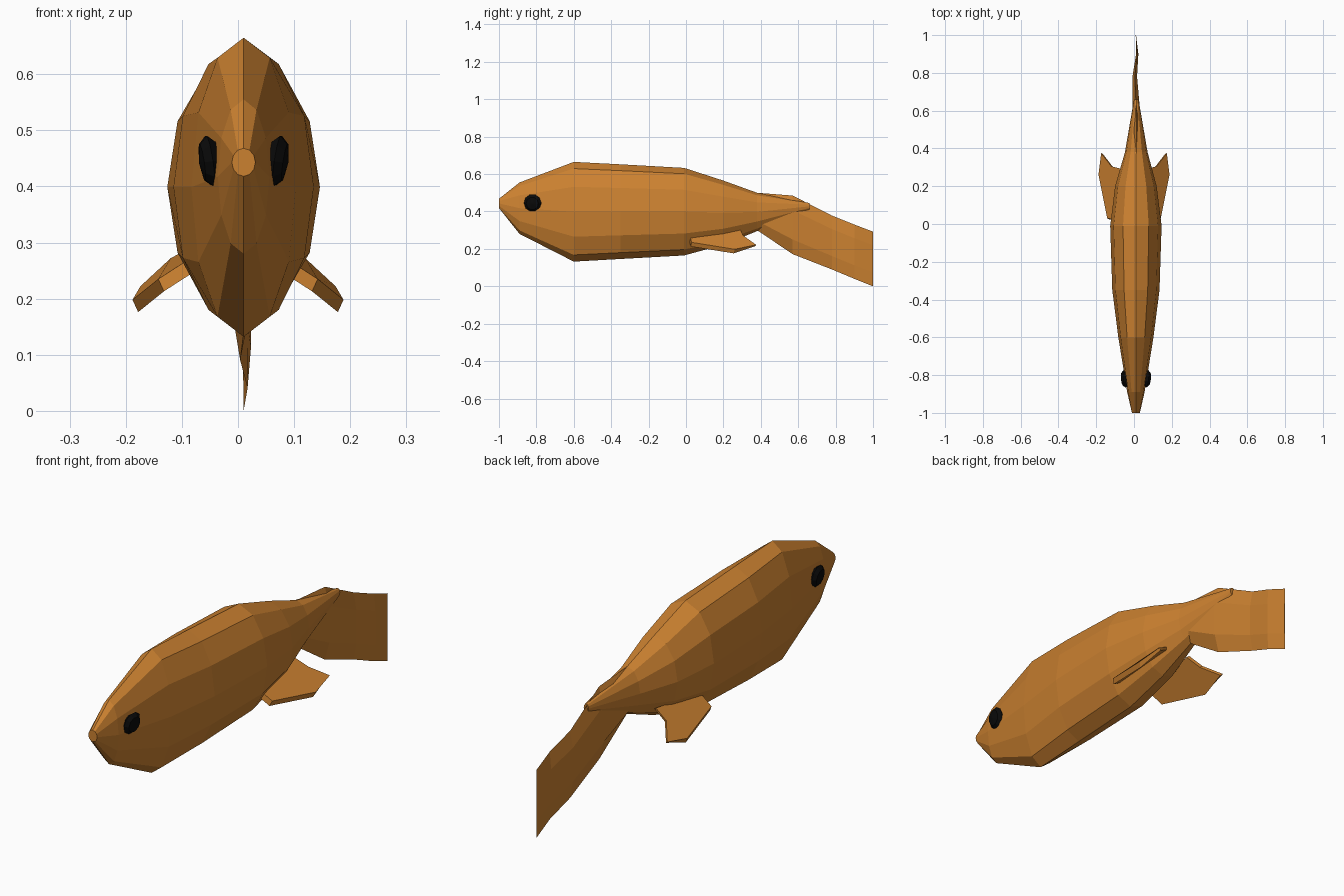
import bpy, bmesh
from math import sin, cos, pi
from mathutils import Matrix

if "Cube" in bpy.data.objects:
    bpy.data.objects.remove(bpy.data.objects["Cube"])


def material(name, color):
    m = bpy.data.materials.new(name)
    m.diffuse_color = (*color, 1)
    m.use_nodes = True
    m.node_tree.nodes["Principled BSDF"].inputs["Base Color"].default_value = m.diffuse_color
    return m


orange = material("orange", (0.6, 0.22, 0.03))
black = material("black", (0.003, 0.003, 0.003))


def make_object(name, bm, mat):
    bmesh.ops.recalc_face_normals(bm, faces=bm.faces)
    me = bpy.data.meshes.new(name)
    bm.to_mesh(me)
    bm.free()
    me.materials.append(mat)
    ob = bpy.data.objects.new(name, me)
    bpy.context.collection.objects.link(ob)
    return ob


def loft(name, sections, sides=12):
    """Elliptical rings: (y, centre x, half width, bottom z, top z)."""
    bm = bmesh.new()
    rings = []
    for y, cx, hw, lo, hi in sections:
        mid, hh = (lo + hi) / 2, (hi - lo) / 2
        rings.append([bm.verts.new((cx + hw * sin(2 * pi * i / sides), y,
                                    mid + hh * cos(2 * pi * i / sides)))
                      for i in range(sides)])
    for a, b in zip(rings, rings[1:]):
        for i in range(sides):
            j = (i + 1) % sides
            bm.faces.new((a[i], a[j], b[j], b[i]))
    bm.faces.new(rings[0])
    bm.faces.new(rings[-1])
    return make_object(name, bm, orange)


# Body from snout to tail root
loft("body", [
    (-1.00, 0.01, 0.021, 0.418, 0.468),
    (-0.89, 0.01, 0.046, 0.280, 0.555),
    (-0.60, 0.01, 0.093, 0.132, 0.665),
    (-0.35, 0.01, 0.125, 0.146, 0.652),
    (-0.01, 0.01, 0.136, 0.165, 0.633),
    (0.20, 0.01, 0.110, 0.222, 0.565),
    (0.38, 0.012, 0.060, 0.295, 0.500),
    (0.66, 0.012, 0.012, 0.410, 0.445)])

# Thin wavy tail fin
loft("tail_fin", [
    (0.30, 0.01, 0.045, 0.320, 0.510),
    (0.38, 0.012, 0.042, 0.300, 0.500),
    (0.57, 0.014, 0.024, 0.172, 0.485),
    (0.78, 0.004, 0.014, 0.090, 0.378),
    (0.90, 0.017, 0.007, 0.040, 0.330),
    (1.00, 0.010, 0.001, 0.000, 0.292)], 6)

# Paired lower fins
fin_outline = [(0.08, 0.02, 0.275), (0.142, 0.03, 0.235), (0.188, 0.26, 0.198),
               (0.174, 0.375, 0.222), (0.12, 0.305, 0.272), (0.06, 0.29, 0.305)]
for side, sign in (("left", -1), ("right", 1)):
    bm = bmesh.new()
    upper = [bm.verts.new((sign * x, y, z)) for x, y, z in fin_outline]
    lower = [bm.verts.new((sign * (x - 0.01), y - 0.005, z - (0.022 if y < 0.28 else 0.008)))
             for x, y, z in fin_outline]
    bm.faces.new(upper)
    bm.faces.new(lower)
    for i in range(len(upper)):
        j = (i + 1) % len(upper)
        bm.faces.new((upper[i], upper[j], lower[j], lower[i]))
    make_object("fin_" + side, bm, orange)

    # Flattened eye, tilted to lie along the cheek
    bm = bmesh.new()
    bmesh.ops.create_uvsphere(bm, u_segments=10, v_segments=4, radius=1)
    bm.transform(Matrix.Translation((0.01 + sign * 0.060, -0.82, 0.445))
                 @ Matrix.Rotation(sign * -0.12, 4, 'Z')
                 @ Matrix.Rotation(sign * -0.15, 4, 'Y').inverted()
                 @ Matrix.Diagonal((0.020, 0.047, 0.048, 1))
                 @ Matrix.Rotation(pi / 2, 4, 'Y'))
    make_object("eye_" + side, bm, black)
